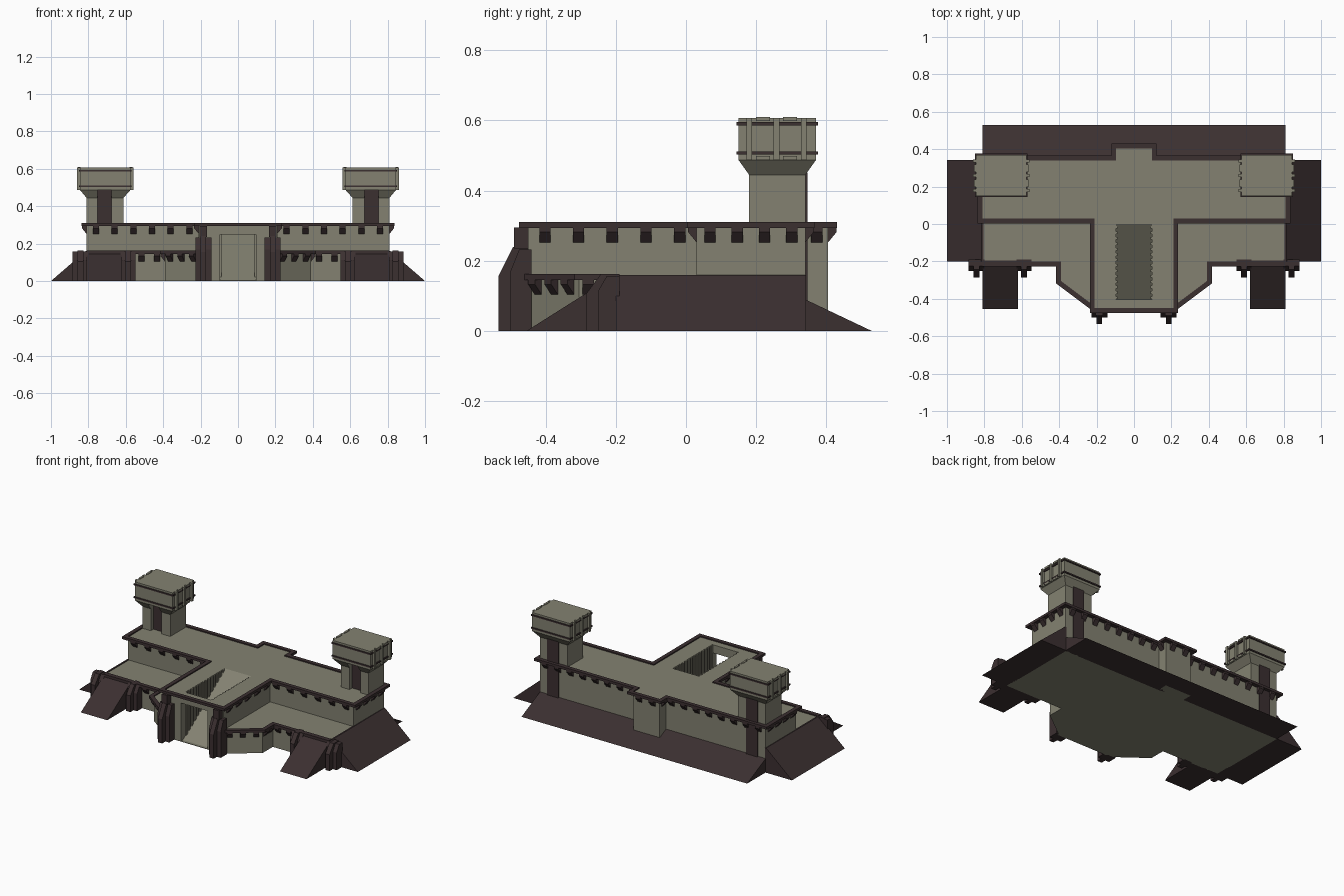
import bpy, bmesh, math
from mathutils import Vector

if "Cube" in bpy.data.objects:
    bpy.data.objects.remove(bpy.data.objects["Cube"])


def material(name, rgb):
    m = bpy.data.materials.new(name)
    m.diffuse_color = (*rgb, 1)
    m.use_nodes = True
    m.node_tree.nodes["Principled BSDF"].inputs["Base Color"].default_value = m.diffuse_color
    return m


STONE = material("olive_stone", (0.228, 0.222, 0.166))
DARK = material("dark_brown", (0.044, 0.029, 0.030))


def finish(name, bm, mat):
    bmesh.ops.recalc_face_normals(bm, faces=bm.faces)
    me = bpy.data.meshes.new(name)
    bm.to_mesh(me)
    bm.free()
    me.materials.append(mat)
    ob = bpy.data.objects.new(name, me)
    bpy.context.collection.objects.link(ob)
    return ob


def add_loft(bm, a, b):
    """Closed solid between two matching loops of 3D points."""
    va, vb = [bm.verts.new(p) for p in a], [bm.verts.new(p) for p in b]
    n = len(a)
    bm.faces.new(va[::-1])
    bm.faces.new(vb)
    for i in range(n):
        j = (i + 1) % n
        bm.faces.new((va[i], va[j], vb[j], vb[i]))


def add_box(bm, x0, x1, y0, y1, z0, z1):
    r = [(x0, y0), (x1, y0), (x1, y1), (x0, y1)]
    add_loft(bm, [(*p, z0) for p in r], [(*p, z1) for p in r])


def add_plan(bm, pts, z0, z1):
    add_loft(bm, [(*p, z0) for p in pts], [(*p, z1) for p in pts])


def add_side(bm, pts, x0, x1):
    """Extrude a (y, z) profile along x."""
    add_loft(bm, [(x0, *p) for p in pts], [(x1, *p) for p in pts])


def cut(ob, bm):
    cutter = finish("cutter", bm, ob.data.materials[0])
    cutter.hide_render = True
    m = ob.modifiers.new("cut", 'BOOLEAN')
    m.operation, m.solver, m.object = 'DIFFERENCE', 'EXACT', cutter
    bpy.context.view_layer.objects.active = ob
    bpy.ops.object.modifier_apply(modifier=m.name)
    bpy.data.objects.remove(cutter)


def offset(path, d, closed):
    """Mitred offset to the right of the path direction."""
    out, n = [], len(path)
    P = [Vector(p) for p in path]
    for i in range(n):
        dirs = []
        if closed or i > 0:
            dirs.append((P[i] - P[i - 1]).normalized())
        if closed or i < n - 1:
            dirs.append((P[(i + 1) % n] - P[i]).normalized())
        ns = [Vector((v.y, -v.x)) for v in dirs]
        m = sum(ns, Vector((0, 0))).normalized()
        out.append(tuple(P[i] + m * d / m.dot(ns[0])))
    return out


def ledge(name, path, z0, z1, closed, sx=1, skip=()):
    """Dark trim strip along a wall top, with wedge corbels below it."""
    bm = bmesh.new()
    outer = offset(path, 0.026, closed)
    n = len(path)
    for i in range(n if closed else n - 1):
        j = (i + 1) % n
        add_plan(bm, [(sx * p[0], p[1]) for p in (path[i], outer[i], outer[j], path[j])], z0, z1)
    finish(name + "_trim", bm, DARK)
    bm = bmesh.new()
    for i in range(n if closed else n - 1):
        if i in skip:
            continue
        a, b = Vector(path[i]), Vector(path[(i + 1) % n])
        t = (b - a).normalized()
        nrm = Vector((t.y, -t.x))
        k = math.ceil((b - a).length / 0.1 - 0.01)
        for q in range(k):
            c = a + (b - a) * (q + 0.5) / k
            ends = []
            for s in (-0.016, 0.016):
                loop = []
                for d, z in ((-0.003, z0), (0.024, z0), (0.024, z0 - 0.012), (-0.003, z0 - 0.045)):
                    p = c + t * s + nrm * d
                    loop.append((sx * p.x, p.y, z))
                ends.append(loop)
            add_loft(bm, *ends)
    finish(name + "_corbels", bm, DARK)


# T-shaped upper storey with entrance ramp cut through its front
half = [(0.21, -0.45), (0.21, 0.03), (0.81, 0.03), (0.81, 0.34), (0.095, 0.34), (0.095, 0.405)]
tee = half + [(-x, y) for x, y in half[::-1]]
bm = bmesh.new()
add_plan(bm, tee, 0, 0.303)
hall = finish("main_hall", bm, STONE)
bm = bmesh.new()
add_side(bm, [(-0.5, 0.003), (-0.43, 0.003), (0.0, 0.303), (0.0, 0.4), (-0.405, 0.4),
              (-0.405, 0.25), (-0.5, 0.25)], -0.095, 0.095)
cut(hall, bm)
ledge("upper", tee, 0.294, 0.31, True, skip=(11,))

# Ribs lining the entrance ramp
bm = bmesh.new()
for i in range(14):
    y = -0.395 + i * 0.029
    for s in (-1, 1):
        add_box(bm, s * 0.088, s * 0.1, y - 0.007, y + 0.007, 0.001, 0.302)
finish("ramp_ribs", bm, STONE)

# Back slope
bm = bmesh.new()
add_side(bm, [(0.335, 0), (0.53, 0), (0.34, 0.09), (0.335, 0.09)], -0.81, 0.81)
finish("back_slope", bm, DARK)


def buttress(bm, x, y, h, reach, w):
    """Narrow sloped fin in front of a wider stepped block."""
    add_side(bm, [(y + 0.01, 0), (y - reach, 0), (y - reach, h * 0.65),
                  (y - reach * 0.5, h), (y + 0.01, h)], x - 0.015, x + 0.015)
    add_side(bm, [(y + 0.01, 0), (y - reach * 0.6, 0), (y - reach * 0.6, h * 0.7),
                  (y - reach * 0.3, h * 0.97), (y + 0.01, h * 0.97)], x - w / 2, x + w / 2)


for s, side in ((1, "right"), (-1, "left")):
    # Lower terrace
    bm = bmesh.new()
    plan = [(0.205, -0.444), (0.39, -0.305), (0.39, -0.2), (0.81, -0.2), (0.81, 0.035), (0.205, 0.035)]
    add_plan(bm, [(s * x, y) for x, y in plan], 0, 0.156)
    finish("terrace_" + side, bm, STONE)
    ledge("terrace_" + side, plan[:4], 0.145, 0.162, False, s)

    # Side and front slopes
    bm = bmesh.new()
    tri = [(0.805, 0), (1.0, 0), (0.815, 0.16), (0.805, 0.16)]
    add_loft(bm, [(s * x, -0.2, z) for x, z in tri], [(s * x, 0.342, z) for x, z in tri])
    finish("side_slope_" + side, bm, DARK)
    bm = bmesh.new()
    add_side(bm, [(-0.195, 0), (-0.455, 0), (-0.2, 0.161), (-0.195, 0.161)], s * 0.62, s * 0.81)
    finish("front_slope_" + side, bm, DARK)

    # Buttresses beside the gate and the front slope
    bm = bmesh.new()
    buttress(bm, s * 0.185, -0.45, 0.24, 0.085, 0.085)
    add_box(bm, s * 0.165, s * 0.205, -0.49, -0.445, 0.235, 0.295)
    buttress(bm, s * 0.588, -0.2, 0.162, 0.085, 0.08)
    buttress(bm, s * 0.842, -0.2, 0.162, 0.085, 0.085)
    finish("buttresses_" + side, bm, DARK)

    # Tower shaft and flare with a notch in the front
    def rect(x0, x1, y0, y1, z):
        return [(s * x0, y0, z), (s * x1, y0, z), (s * x1, y1, z), (s * x0, y1, z)]

    bm = bmesh.new()
    shaft, head = (0.612, 0.81, 0.18, 0.34), (0.575, 0.845, 0.15, 0.37)
    add_loft(bm, rect(*shaft, 0.3), rect(*shaft, 0.445))
    tower = finish("tower_shaft_" + side, bm, STONE)
    bm = bmesh.new()
    add_loft(bm, rect(*shaft, 0.445), rect(*head, 0.487))
    flare = finish("tower_flare_" + side, bm, STONE)
    for ob in (tower, flare):
        bm = bmesh.new()
        add_box(bm, s * 0.676, s * 0.752, 0.1, 0.215, 0.29, 0.486)
        cut(ob, bm)
    bm = bmesh.new()
    add_box(bm, s * 0.674, s * 0.754, 0.206, 0.216, 0.3, 0.487)
    add_box(bm, s * 0.674, s * 0.754, 0.335, 0.346, 0.08, 0.452)
    finish("tower_panels_" + side, bm, DARK)

    # Tower head, posts and bands
    bm = bmesh.new()
    add_loft(bm, rect(*head, 0.487), rect(*head, 0.607))
    finish("tower_head_" + side, bm, STONE)
    bm = bmesh.new()
    for y in (0.18, 0.258, 0.336):
        for x in (0.57, 0.85):
            add_box(bm, s * (x - 0.01), s * (x + 0.01), y - 0.008, y + 0.008, 0.487, 0.607)
    for y in (0.219, 0.297):
        for x in (0.572, 0.848):
            for z in (0.487, 0.598):
                add_box(bm, s * (x - 0.007), s * (x + 0.007), y - 0.02, y + 0.02, z, z + 0.012)
    finish("tower_posts_" + side, bm, STONE)
    bm = bmesh.new()
    for z in (0.503, 0.586):
        add_loft(bm, rect(0.569, 0.851, 0.144, 0.376, z), rect(0.569, 0.851, 0.144, 0.376, z + 0.009))
    finish("tower_bands_" + side, bm, DARK)
